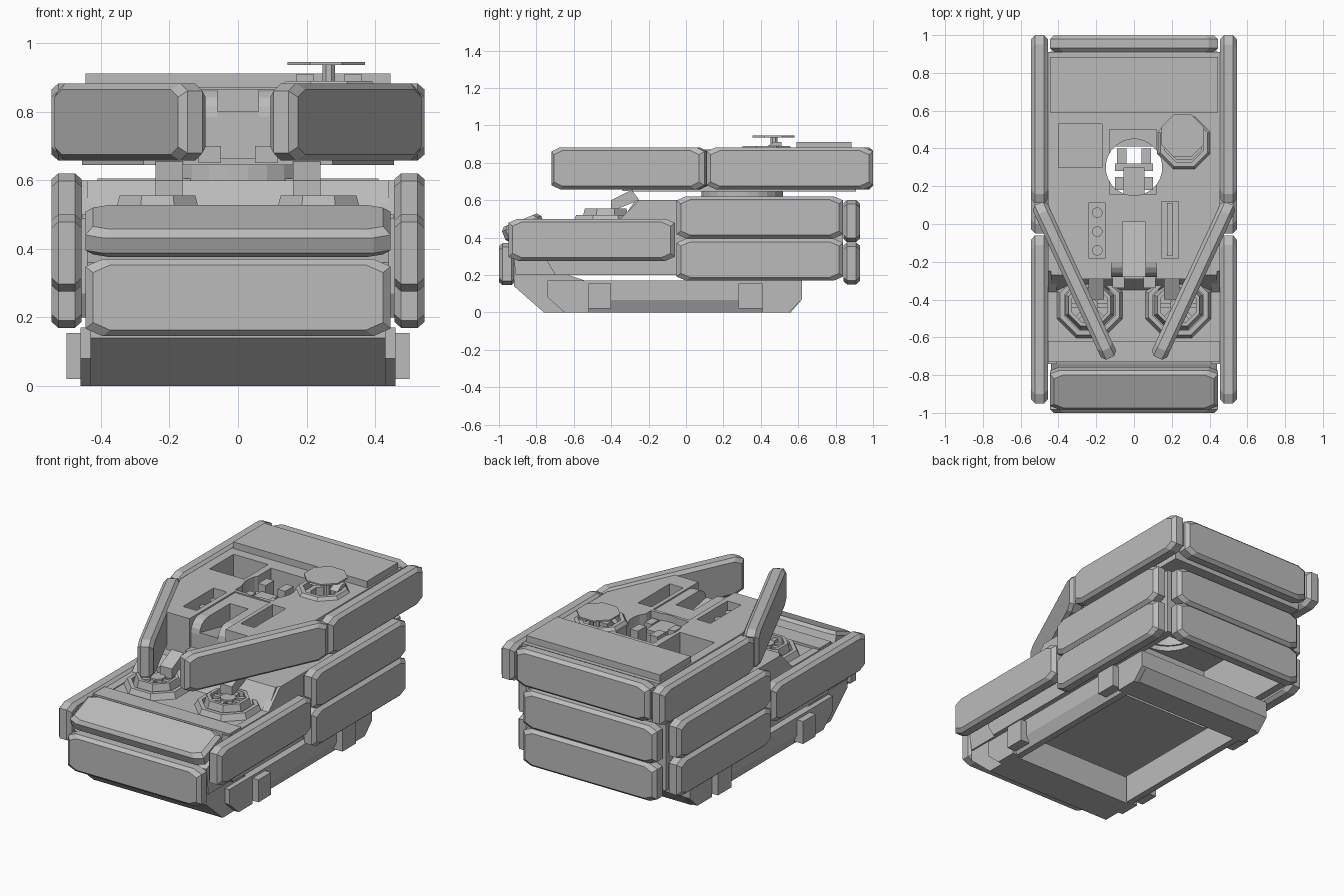
import bpy, bmesh, math
from mathutils import Matrix, Vector

if "Cube" in bpy.data.objects:
    bpy.data.objects.remove(bpy.data.objects["Cube"])

GREY = bpy.data.materials.new("armour_grey")
GREY.diffuse_color = (0.5, 0.5, 0.5, 1)
GREY.use_nodes = True
GREY.node_tree.nodes["Principled BSDF"].inputs["Base Color"].default_value = GREY.diffuse_color


def finish(name, bm):
    bmesh.ops.recalc_face_normals(bm, faces=bm.faces)
    me = bpy.data.meshes.new(name)
    bm.to_mesh(me)
    bm.free()
    me.materials.append(GREY)
    ob = bpy.data.objects.new(name, me)
    bpy.context.collection.objects.link(ob)
    return ob


def loft(name, rings, matrix=Matrix(), closed=False):
    """Skin matching rings of points; caps the ends unless closed."""
    bm = bmesh.new()
    vs = [[bm.verts.new(matrix @ Vector(p)) for p in r] for r in rings]
    n = len(rings[0])
    for k in range(len(vs) if closed else len(vs) - 1):
        a, b = vs[k], vs[(k + 1) % len(vs)]
        for i in range(n):
            j = (i + 1) % n
            bm.faces.new((a[i], a[j], b[j], b[i]))
    if not closed:
        bm.faces.new(vs[0])
        bm.faces.new(vs[-1])
    return finish(name, bm)


def box(name, x0, x1, y0, y1, z0, z1):
    return loft(name, [[(x0, y0, z), (x1, y0, z), (x1, y1, z), (x0, y1, z)] for z in (z0, z1)])


def side_profile(name, pts, x0, x1):
    return loft(name, [[(x, y, z) for y, z in pts] for x in (x0, x1)])


def circle(r, z, n, cx=0, cy=0):
    return [(cx + r * math.cos(math.tau * (i + .5) / n), cy + r * math.sin(math.tau * (i + .5) / n), z)
            for i in range(n)]


def disc(name, cx, cy, r, z0, z1, n=8):
    return loft(name, [circle(r, z0, n, cx, cy), circle(r, z1, n, cx, cy)])


def ring(name, cx, cy, r_in, r_out, z0, z1, n=8, slope=0.0):
    return loft(name, [circle(r_in, z0, n, cx, cy), circle(r_out, z0, n, cx, cy),
                       circle(r_out - slope, z1, n, cx, cy), circle(r_in, z1, n, cx, cy)], closed=True)


def panel(name, loc, rz=0, rx=0, length=.89, h=.225, t=.088):
    """Armour block: long octagon with bevelled front and back."""
    def outline(y, inset):
        a, b, cx, cz = length / 2 - inset, h / 2 - inset * .8, .05, .022
        return [(-a, y, -b + cz), (-a + cx, y, -b), (a - cx, y, -b), (a, y, -b + cz),
                (a, y, b - cz), (a - cx, y, b), (-a + cx, y, b), (-a, y, b - cz)]
    m = (Matrix.Translation(loc) @ Matrix.Rotation(math.radians(rz), 4, 'Z')
         @ Matrix.Rotation(math.radians(rx), 4, 'X'))
    loft(name, [outline(-t / 2, .022), outline(-t / 2 + .02, 0),
                outline(t / 2 - .02, 0), outline(t / 2, .022)], m)


def cut(ob, cutters):
    for c in cutters:
        mod = ob.modifiers.new("cut", 'BOOLEAN')
        mod.object, mod.solver = c, 'EXACT'
        c.hide_render = True
    bpy.context.view_layer.update()
    me = bpy.data.meshes.new_from_object(ob.evaluated_get(bpy.context.evaluated_depsgraph_get()))
    ob.modifiers.clear()
    ob.data = me
    for c in cutters:
        bpy.data.objects.remove(c)


# Armour panels
for s, side in ((1, "right"), (-1, "left")):
    panel(f"turret_side_panel_{side}", (s * .5, .555, .77), 90)
    panel(f"turret_cheek_panel_{side}", (s * .315, -.30, .77), s * 65.1, length=.9)
    panel(f"hull_upper_side_panel_{side}", (s * .5, .395, .508), 90)
    panel(f"hull_lower_side_panel_{side}", (s * .5, .395, .282), 90)
    panel(f"hull_front_side_panel_{side}", (s * .5, -.505, .388), 90)
panel("nose_panel", (0, -.957, .258))
panel("glacis_panel", (0, -.87, .452), 0, -68)
panel("rear_upper_panel", (0, .885, .488))
panel("rear_lower_panel", (0, .885, .262))
panel("turret_rear_panel", (0, .955, .77))

# Front hull with deck and raised step
side_profile("front_hull", [(-.91, .2), (-.93, .36), (-.74, .45), (-.62, .485), (-.35, .485), (-.27, .6),
                            (.13, .6), (.13, .2)], -.44, .44)
box("deck_front_bar", -.455, .455, -.73, -.62, .44, .5)
for s, side in ((1, "right"), (-1, "left")):
    a, b = sorted((s * .41, s * .456))
    side_profile(f"deck_side_rail_{side}", [(-.74, .27), (-.7, .2), (-.05, .2), (-.05, .6), (-.25, .6),
                                            (-.36, .49), (-.74, .49)], a, b)
    # Rear hull wall
    box(f"rear_hull_wall_{side}", a, b, -.05, .84, .2, .6)
box("rear_hull_back_wall", -.41, .41, .8, .84, .2, .6)
deck = box("rear_deck", -.41, .41, .13, .8, .57, .605)
cut(deck, [disc("deck_cutter", 0, .3, .16, .4, .8, 24)])
front = bpy.data.objects["front_hull"]
cut(front, [disc("front_cutter", 0, .3, .17, 0, 1, 24)])
ring("turret_ring", 0, .3, .15, .22, .6, .65, 24)

# Open skid frame under the hull
side_profile("plough", [(-.92, .27), (-.92, .14), (-.76, 0), (-.54, 0), (-.54, .17), (-.63, .2), (-.63, .27)],
             -.43, .43)
side_profile("rear_cross_beam", [(.41, 0), (.56, 0), (.62, .07), (.62, .17), (.41, .17)], -.43, .43)
for s, side in ((1, "right"), (-1, "left")):
    a, b = sorted((s * .41, s * .46))
    side_profile(f"front_skid_{side}", [(-.74, .17), (-.74, .08), (-.65, 0), (-.52, 0), (-.52, .17)], a, b)
    side_profile(f"rear_skid_{side}", [(.41, .17), (.41, 0), (.55, 0), (.62, .07), (.62, .17)], a, b)
    loft(f"side_skid_{side}", [[(s * .39, y, .17), (s * .46, y, .17), (s * .46, y, .065),
                                (s * .43, y, 0), (s * .39, y, 0)] for y in (-.53, .42)])
    c, d = sorted((s * .44, s * .5))
    box(f"front_skid_block_{side}", c, d, -.52, -.4, .02, .155)
    box(f"rear_skid_block_{side}", c, d, .28, .41, .02, .155)

# Two crew hatches on the front deck
for s, side in ((1, "right"), (-1, "left")):
    hx, hy = s * .235, -.43
    ring(f"deck_hatch_rim_{side}", hx, hy, .145, .19, .48, .52, 8, .02)
    ring(f"deck_hatch_collar_{side}", hx, hy, .10, .14, .48, .555, 8, .02)
    disc(f"deck_hatch_hub_{side}", hx, hy, .045, .48, .55)
    for k in range(8):
        m = Matrix.Translation((hx, hy, .52)) @ Matrix.Rotation(k * math.tau / 8, 4, 'Z')
        loft(f"deck_hatch_spoke_{side}_{k}", [[(x, -.012, -.02), (x, .012, -.02), (x, .012, .02), (x, -.012, .02)]
                                              for x in (.04, .105)], m)

# Turret body with cut-outs
half = [(.455, .91), (.455, .1), (.275, -.29)]
shape = half + [(-x, y) for x, y in reversed(half)]
turret = loft("turret_body", [[(x, y, z) for x, y in shape] for z in (.645, .872)])
cutters = [box("pocket_left", -.4, -.17, .3, .53, .68, 1),
           box("pocket_middle", -.13, .12, .16, .5, .68, 1),
           disc("ring_hole", 0, .3, .15, .5, 1, 24),
           box("slot_left", -.24, -.15, -.18, .11, .7, 1),
           box("slot_right", .145, .235, -.18, .12, .7, 1),
           disc("hatch_hole", .265, .43, .11, .69, 1),
           box("gun_bay", -.12, .12, -.4, .14, .665, 1)]
cut(turret, cutters)
box("turret_rear_plate", -.445, .445, .59, .885, .87, .912)

# Gun cradle with a rounded nose and a central slot
arc = [(-.2 - .08 * math.sin(a), .785 + .08 * math.cos(a)) for a in (math.pi / 2 * k / 4 for k in range(5))]
cradle_pts = [(.14, .665), (.14, .865)] + arc + [(-.28, .665)]
for s, side in ((1, "right"), (-1, "left")):
    a, b = sorted((s * .06, s * .118))
    side_profile(f"gun_cradle_cheek_{side}", cradle_pts, a, b)
box("gun_cradle_back", -.06, .06, .01, .14, .665, .865)
side_profile("gun_slot_floor", [(-.28, .665), (-.28, .80), (.01, .74), (.01, .665)], -.06, .06)

# Breech gear standing in the turret well
box("breech_block", -.055, .055, .13, .3, .72, .83)
box("breech_crossbar", -.1, .1, .28, .32, .74, .81)
for s, side in ((1, "right"), (-1, "left")):
    a, b = sorted((s * .055, s * .1))
    box(f"breech_lug_{side}", a, b, .18, .25, .71, .84)
    c, d = sorted((s * .04, s * .09))
    box(f"breech_post_{side}", c, d, .32, .4, .72, .86)

# Hinge blocks and braces at the turret front
for s, side in ((1, "right"), (-1, "left")):
    a, b = sorted((s * .05, s * .115))
    box(f"front_hinge_{side}", a, b, -.34, -.27, .65, .70)
    c, d = sorted((s * .16, s * .24))
    side_profile(f"front_brace_{side}", [(-.29, .655), (-.4, .60), (-.4, .54), (-.25, .6)], c, d)

# Round canisters in the left slot, plain rail in the right
for k in range(3):
    disc(f"slot_canister_{k}", -.195, -.14 + k * .1, .028, .7, .83, 12)
box("slot_rail", .175, .205, -.17, .11, .7, .8)

# Turret hatch: raised collar, lugs and lifted lid
ring("turret_hatch_collar", .265, .43, .11, .155, .865, .89, 8, .02)
ring("turret_hatch_seat", .265, .43, .07, .10, .69, .86)
for k, dx in enumerate((-.07, .07)):
    side_profile(f"turret_hatch_lug_{k}", [(.43, .885), (.47, .91), (.51, .91), (.51, .885)],
                 .265 + dx - .025, .265 + dx + .025)
disc("turret_hatch_post", .265, .47, .02, .69, .938)
disc("turret_hatch_lid", .257, .467, .122, .936, .945)
